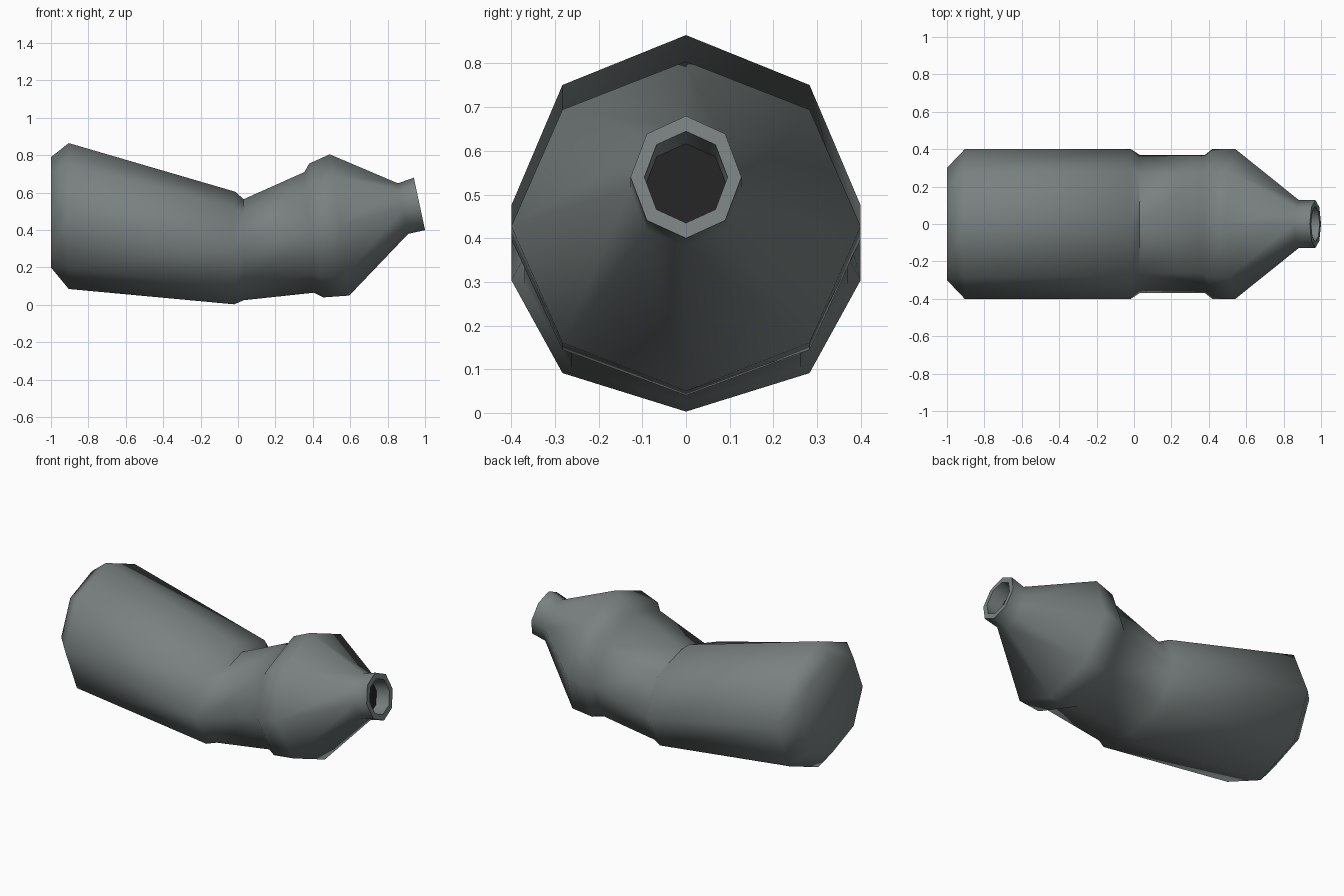
import bpy, bmesh, math

if "Cube" in bpy.data.objects:
    bpy.data.objects.remove(bpy.data.objects["Cube"])

SIDES = 8


def material(name, rgb):
    m = bpy.data.materials.new(name)
    m.diffuse_color = (*rgb, 1)
    m.use_nodes = True
    m.node_tree.nodes["Principled BSDF"].inputs["Base Color"].default_value = m.diffuse_color
    return m


grey = material("grey_green", (0.19, 0.22, 0.215))
dark = material("dark_hollow", (0.017, 0.017, 0.017))

# Bent bottle sections: top x, top z, bottom x, bottom z, half width
sections = [
    (-1.00, 0.79, -1.00, 0.20, 0.30),     # base
    (-0.905, 0.865, -0.905, 0.085, 0.40),
    (-0.015, 0.605, -0.02, 0.003, 0.40),  # lower body end
    (0.03, 0.565, 0.03, 0.025, 0.37),     # waist
    (0.355, 0.71, 0.405, 0.065, 0.37),
    (0.38, 0.755, 0.455, 0.04, 0.40),     # upper body
    (0.49, 0.805, 0.595, 0.05, 0.40),
    (0.855, 0.65, 0.91, 0.38, 0.127),     # neck
    (0.94, 0.68, 1.00, 0.40, 0.127),
]


def shrink(s, f):
    """Scale a section about its own centre."""
    cx, cz = (s[0] + s[2]) / 2, (s[1] + s[3]) / 2
    return (cx + (s[0] - cx) * f, cz + (s[1] - cz) * f,
            cx + (s[2] - cx) * f, cz + (s[3] - cz) * f, s[4] * f)


# Rim, inner neck wall and hollow floor
sections += [shrink(sections[8], 0.75), shrink(sections[7], 0.75)]

bm = bmesh.new()
rings = []
for tx, tz, bx, bz, w in sections:
    ring = []
    for i in range(SIDES):
        a = 2 * math.pi * i / SIDES
        k = math.cos(a)
        ring.append(bm.verts.new(((tx + bx) / 2 + (tx - bx) / 2 * k,
                                  w * math.sin(a),
                                  (tz + bz) / 2 + (tz - bz) / 2 * k)))
    rings.append(ring)
for r, s in zip(rings, rings[1:]):
    for i in range(SIDES):
        j = (i + 1) % SIDES
        bm.faces.new((r[i], r[j], s[j], s[i]))
bm.faces.new(rings[0])                    # base cap
bm.faces.new(rings[-1]).material_index = 1  # hollow floor
bmesh.ops.recalc_face_normals(bm, faces=bm.faces)

mesh = bpy.data.meshes.new("bent_bottle")
bm.to_mesh(mesh)
bm.free()
mesh.materials.append(grey)
mesh.materials.append(dark)
bottle = bpy.data.objects.new("bent_bottle", mesh)
bpy.context.collection.objects.link(bottle)

# Soft body, crisp rim and waist crease
bpy.context.view_layer.objects.active = bottle
bottle.select_set(True)
bpy.ops.object.shade_smooth_by_angle(angle=math.radians(60))
